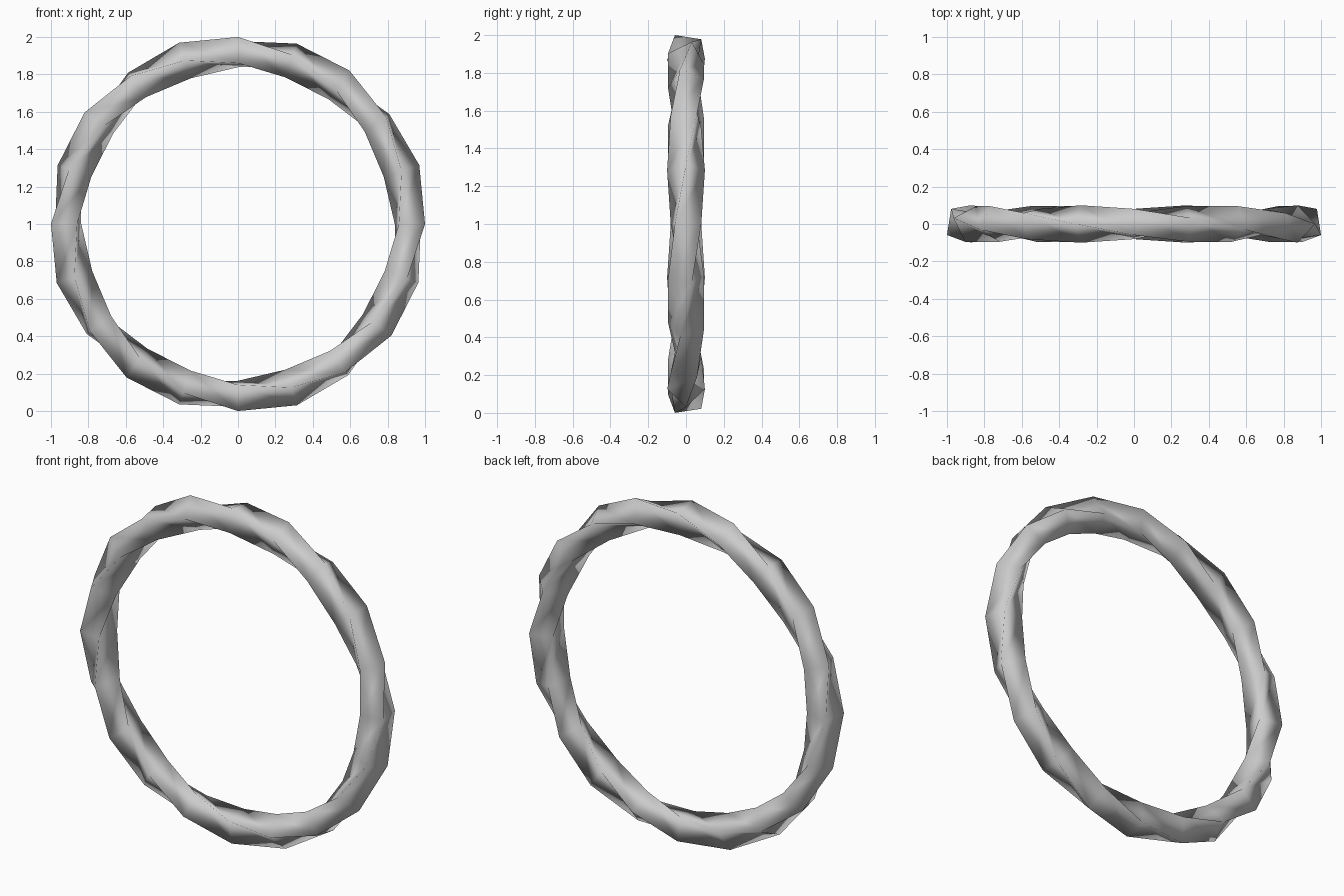
import bpy
import bmesh
from math import sin, cos, radians

if "Cube" in bpy.data.objects:
    bpy.data.objects.remove(bpy.data.objects["Cube"], do_unlink=True)

SEGMENTS = 20      # steps around the ring
SIDES = 4          # square cross-section
RADIUS = 0.919     # ring centre line
TUBE = 0.1         # half diagonal of the square
TWIST = 36         # degrees of twist per step

# Ring material
grey = bpy.data.materials.new("plain_grey")
grey.use_nodes = True
colour = (0.6, 0.6, 0.6, 1)
grey.diffuse_color = colour
grey.node_tree.nodes["Principled BSDF"].inputs["Base Color"].default_value = colour

# Square section swept round the ring, turning a little at each step
bm = bmesh.new()
rings = []
for i in range(SEGMENTS):
    turn = radians(360 / SEGMENTS * i)
    ring = []
    for k in range(SIDES):
        a = radians(TWIST * (i + 1) + 360 / SIDES * k)
        r = RADIUS + TUBE * sin(a)
        ring.append(bm.verts.new((r * sin(turn), TUBE * cos(a), 1 + r * cos(turn))))
    rings.append(ring)

# The whole twist is two full turns, so the last step joins the first directly
for i, ring in enumerate(rings):
    following = rings[(i + 1) % SEGMENTS]
    for k in range(SIDES):
        n = (k + 1) % SIDES
        face = bm.faces.new((ring[k], ring[n], following[n], following[k]))
        face.smooth = True

mesh = bpy.data.meshes.new("twisted_ring")
bm.to_mesh(mesh)
bm.free()
mesh.materials.append(grey)
twisted_ring = bpy.data.objects.new("twisted_ring", mesh)
bpy.context.collection.objects.link(twisted_ring)
